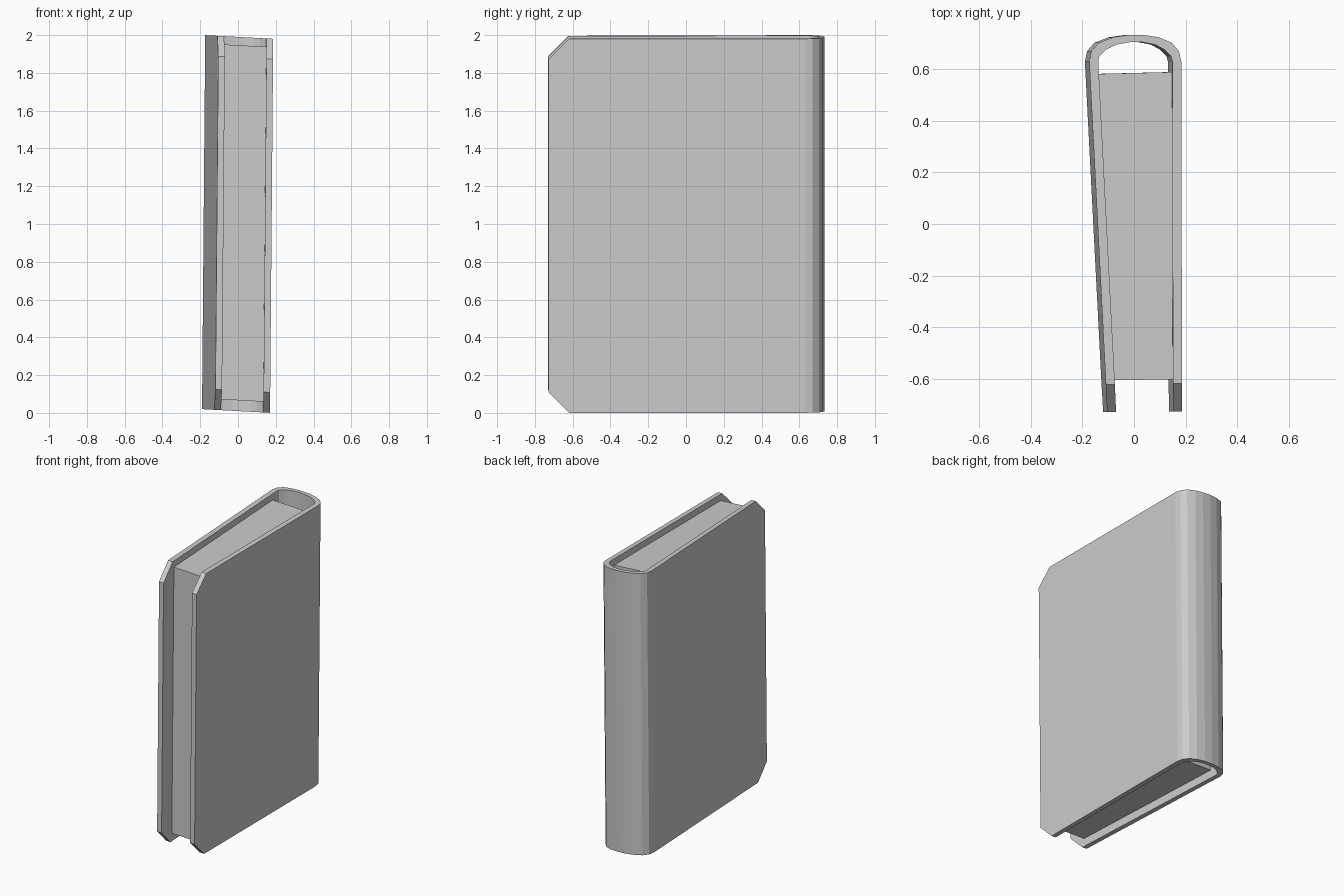
import bpy, bmesh
from mathutils import Matrix

if "Cube" in bpy.data.objects:
    bpy.data.objects.remove(bpy.data.objects["Cube"])

# Slight lean of the whole book, about its mid height
LEAN = Matrix(((1, 0, 0.0085, -0.0085),
               (0, 1, 0, 0),
               (-0.054, 0, 1, 0),
               (0, 0, 0, 1)))


def band(name, outer, inner, z0, z1, chamfer=0.0):
    """Upright wall between two matching profiles, with optional chamfered free ends."""
    bm = bmesh.new()
    rings = []
    for o, i in zip(outer, inner):
        rings.append([bm.verts.new((x, y, z)) for (x, y), z in
                      ((o, z0), (o, z1), (i, z1), (i, z0))])
    for a, b in zip(rings, rings[1:]):
        for k in range(4):
            n = (k + 1) % 4
            bm.faces.new((a[k], a[n], b[n], b[k]))
    for ring in (rings[0], rings[-1]):
        bm.faces.new(ring)
    bmesh.ops.recalc_face_normals(bm, faces=bm.faces[:])
    if chamfer:
        ends = [bm.edges.get((r[p], r[q])) for r in (rings[0], rings[-1])
                for p, q in ((1, 2), (0, 3))]
        bmesh.ops.bevel(bm, geom=ends, offset=chamfer, offset_type='OFFSET',
                        segments=1, profile=0.5, affect='EDGES')
    bmesh.ops.transform(bm, matrix=LEAN, verts=bm.verts[:])
    mesh = bpy.data.meshes.new(name)
    bm.to_mesh(mesh)
    bm.free()
    obj = bpy.data.objects.new(name, mesh)
    bpy.context.collection.objects.link(obj)
    return obj


# Cover: two boards joined by a rounded spine
outer = [(-0.112, -0.73), (-0.182, 0.63), (-0.174, 0.67), (-0.145, 0.703), (-0.09, 0.724),
         (-0.03, 0.733), (0.03, 0.733), (0.088, 0.724), (0.138, 0.703), (0.166, 0.67),
         (0.175, 0.63), (0.178, -0.727)]
inner = [(-0.077, -0.73), (-0.147, 0.63), (-0.143, 0.65), (-0.115, 0.677), (-0.075, 0.696),
         (-0.025, 0.705), (0.025, 0.705), (0.073, 0.696), (0.108, 0.677), (0.135, 0.65),
         (0.14, 0.63), (0.143, -0.727)]
band("book_cover", outer, inner, 0.01, 1.99, 0.108)

# Page block, tapering with the boards
band("page_block", [(-0.0835, -0.606), (0.1425, -0.602)],
     [(-0.1445, 0.582), (0.14, 0.589)], 0.067, 1.946)
